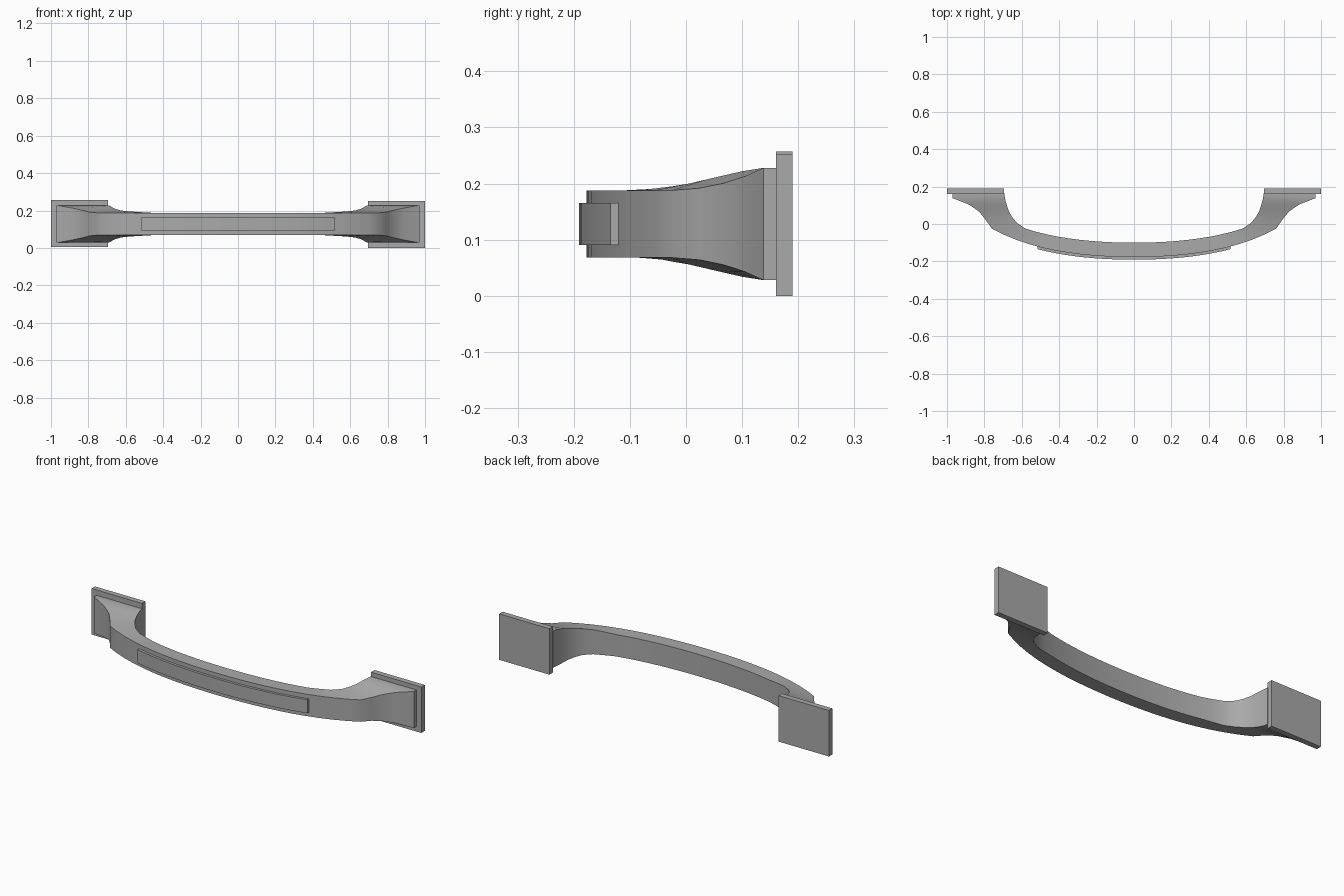
import bpy, bmesh, math

cube = bpy.data.objects.get("Cube")
if cube:
    bpy.data.objects.remove(cube, do_unlink=True)

metal = bpy.data.materials.new("grey_metal")
metal.use_nodes = True
metal.diffuse_color = (0.4, 0.4, 0.4, 1)
metal.node_tree.nodes["Principled BSDF"].inputs["Base Color"].default_value = (0.4, 0.4, 0.4, 1)

MID = 0.128      # height of the handle's centre line
FRONT = -0.177   # foremost point of the grip
DEPTH = 0.077    # thickness of the grip


def bow(x):
    """Shallow curve shared by the grip and its inlay."""
    return 0.17 * x**2 + 0.16 * x**4


def loft(name, stations, mirror=False):
    """Skin four-sided sections: front x, y, half height, then back x, y, half height."""
    bm = bmesh.new()
    rings = []
    for fx, fy, fh, bx, by, bh in stations:
        corners = [(fx, fy, -fh), (fx, fy, fh), (bx, by, bh), (bx, by, -bh)]
        rings.append([bm.verts.new((x, y, MID + z)) for x, y, z in corners])
    for a, b in zip(rings, rings[1:]):
        for i in range(4):
            j = (i + 1) % 4
            bm.faces.new((a[i], b[i], b[j], a[j]))
    if not mirror:
        bm.faces.new(rings[0])
    bm.faces.new(rings[-1][::-1])
    bmesh.ops.recalc_face_normals(bm, faces=bm.faces)
    mesh = bpy.data.meshes.new(name)
    bm.to_mesh(mesh)
    bm.free()
    obj = bpy.data.objects.new(name, mesh)
    bpy.context.collection.objects.link(obj)
    mesh.materials.append(metal)
    if mirror:
        obj.modifiers.new("Mirror", "MIRROR")
    bpy.ops.object.select_all(action="DESELECT")
    obj.select_set(True)
    bpy.context.view_layer.objects.active = obj
    bpy.ops.object.shade_smooth_by_angle(angle=math.radians(30))
    return obj


# Bowed grip, running into flared feet at both ends
grip = []
for i in range(11):
    t = i / 10
    fx, bx = 0.7 * t, 0.58 * t
    flare = 0.007 * max(0, t - 0.8) / 0.2
    grip.append((fx, FRONT + bow(fx), 0.06, bx, FRONT + DEPTH + bow(bx), 0.06 + flare))
grip += [
    (0.76, -0.025, 0.06, 0.625, 0.005, 0.072),
    (0.795, 0.025, 0.064, 0.65, 0.035, 0.079),
    (0.83, 0.068, 0.073, 0.668, 0.065, 0.086),
    (0.885, 0.105, 0.085, 0.68, 0.1, 0.094),
    (0.97, 0.138, 0.1, 0.69, 0.138, 0.1),
    (0.97, 0.162, 0.1, 0.693, 0.162, 0.1),
]
loft("handle_grip", grip, mirror=True)

# Raised strip on the front of the grip
strip = []
for i in range(21):
    x = 0.515 * (i / 10 - 1)
    y = FRONT + bow(x)
    strip.append((x, y - 0.014, 0.037, x, y + 0.01, 0.037))
loft("front_inlay", strip)

# Mounting plates
for name, side, z in (("left_plate", 1, 0.126), ("right_plate", -1, 0.131)):
    bpy.ops.mesh.primitive_cube_add(size=1, location=(side * 0.8475, 0.175, z))
    plate = bpy.context.object
    plate.name = name
    plate.scale = (0.305, 0.03, 0.252)
    plate.data.materials.append(metal)
